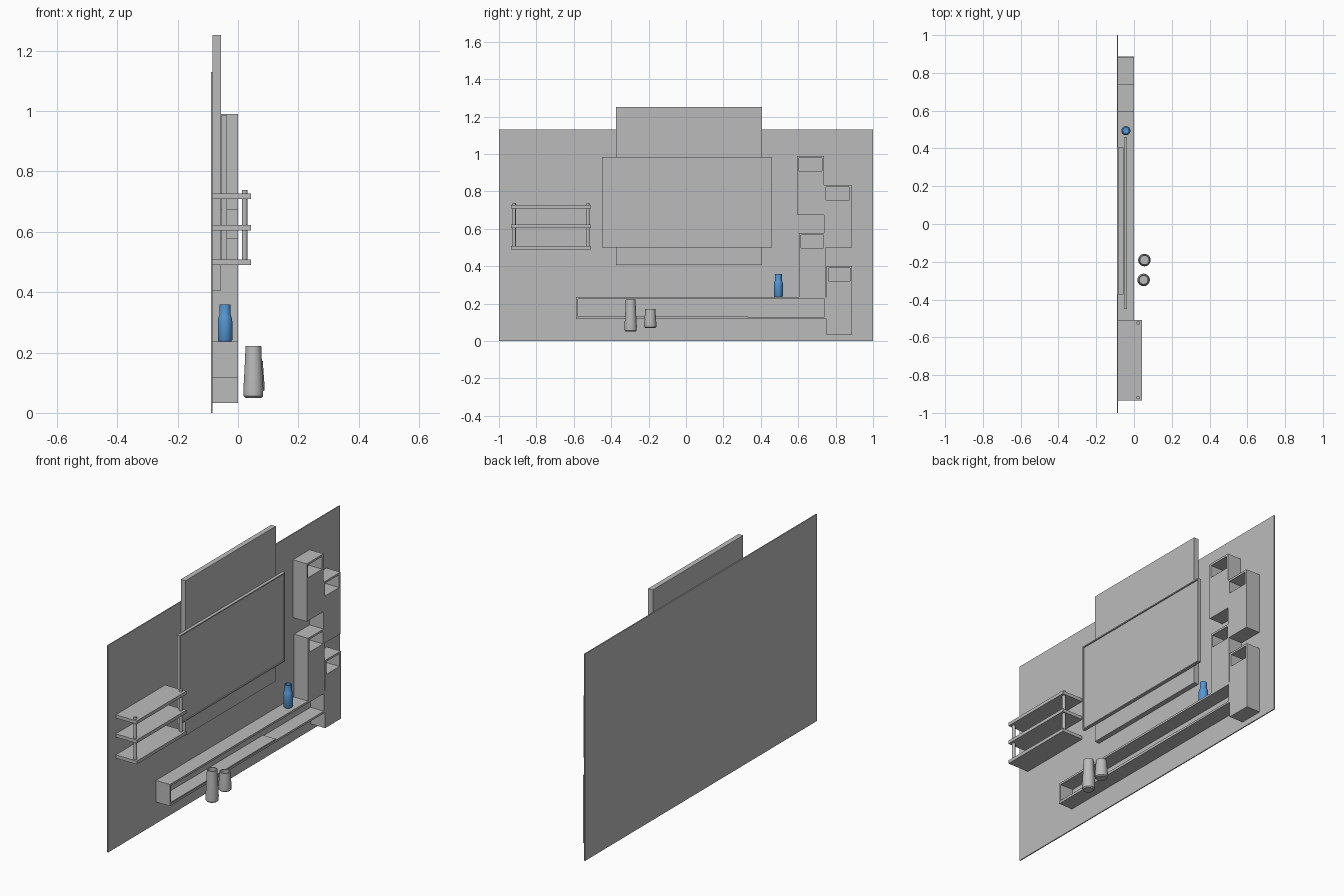
import bpy, bmesh, math
from mathutils import Matrix, Vector

if "Cube" in bpy.data.objects:
    bpy.data.objects.remove(bpy.data.objects["Cube"])


def material(name, rgb):
    m = bpy.data.materials.new(name)
    m.diffuse_color = (*rgb, 1)
    m.use_nodes = True
    m.node_tree.nodes["Principled BSDF"].inputs["Base Color"].default_value = m.diffuse_color
    return m


GREY = material("warm_grey", (0.5, 0.5, 0.5))
BLUE = material("vase_blue", (0.09, 0.31, 0.66))


def finish(name, bm, mat):
    bmesh.ops.recalc_face_normals(bm, faces=bm.faces)
    me = bpy.data.meshes.new(name)
    bm.to_mesh(me)
    bm.free()
    me.materials.append(mat)
    ob = bpy.data.objects.new(name, me)
    bpy.context.collection.objects.link(ob)
    return ob


def boxes(name, *bounds, mat=GREY):
    """One object from boxes given as (x0, x1, y0, y1, z0, z1)."""
    bm = bmesh.new()
    for x0, x1, y0, y1, z0, z1 in bounds:
        c = Vector((x0 + x1, y0 + y1, z0 + z1)) / 2
        m = Matrix.Translation(c) @ Matrix.Diagonal((x1 - x0, y1 - y0, z1 - z0, 1))
        bmesh.ops.create_cube(bm, size=1, matrix=m)
    return finish(name, bm, mat)


def tray(name, x0, x1, y0, y1, z0, z1, t, depth):
    """Shallow box open towards +x: four walls and a back."""
    boxes(name,
          (x0, x1, y0, y1, z0, z0 + t), (x0, x1, y0, y1, z1 - t, z1),
          (x0, x1, y0, y0 + t, z0 + t, z1 - t), (x0, x1, y1 - t, y1, z0 + t, z1 - t),
          (x0, x1 - depth, y0 + t, y1 - t, z0 + t, z1 - t))


def lathe(name, x, y, profile, mat, segs=32):
    """Vase turned about a vertical axis from (radius, z) points."""
    bm = bmesh.new()
    rings = [[bm.verts.new((x + r * math.cos(i * math.tau / segs),
                            y + r * math.sin(i * math.tau / segs), z))
              for i in range(segs)] for r, z in profile]
    for a, b in zip(rings, rings[1:]):
        for i in range(segs):
            j = (i + 1) % segs
            bm.faces.new((a[i], a[j], b[j], b[i]))
    bm.faces.new(rings[0])
    bm.faces.new(rings[-1])
    ob = finish(name, bm, mat)
    bpy.ops.object.select_all(action='DESELECT')
    bpy.context.view_layer.objects.active = ob
    ob.select_set(True)
    bpy.ops.object.shade_smooth_by_angle(angle=math.radians(35))


WALL = -0.084  # front of the back wall

# Back wall and raised panel
boxes("back_wall", (-0.09, WALL, -1, 1, 0, 1.13))
boxes("raised_panel", (WALL, -0.056, -0.374, 0.406, 0.406, 1.252))

# Television: thin rim around a recessed screen
tray("television", -0.054, -0.037, -0.449, 0.46, 0.5, 0.985, 0.006, 0.006)

# Open shelf unit: three boards on two front posts
for i, z in enumerate((0.49, 0.605, 0.709)):
    boxes(f"shelf_board_{i}", (WALL, 0.043, -0.935, -0.508, z, z + 0.018))
for i, y in enumerate((-0.919, -0.524)):
    lathe(f"shelf_post_{i}", 0.022, y, [(0.009, 0.492), (0.009, 0.738)], GREY, 24)

# Low media console with a thin inner floor plate
tray("media_console", WALL, 0.0, -0.588, 0.752, 0.118, 0.236, 0.011, 0.08)
boxes("console_floor_plate", (-0.08, -0.002, -0.575, 0.33, 0.128, 0.134))

# Staggered cabinets: solid body with an open cubby on top
cabinets = {
    "upper_left": (0.594, 0.738, 0.674, 0.990),
    "upper_right": (0.738, 0.884, 0.497, 0.834),
    "lower_left": (0.605, 0.745, 0.236, 0.579),
    "lower_right": (0.752, 0.887, 0.032, 0.402),
}
for key, (y0, y1, z0, z1) in cabinets.items():
    boxes(f"{key}_cabinet", (WALL, 0.0, y0, y1, z0, z1 - 0.091))
    tray(f"{key}_cubby", WALL, 0.0, y0, y1, z1 - 0.091, z1, 0.011, 0.08)

# Blue bottle vase standing on the console
lathe("blue_vase", -0.043, 0.494,
      [(0.020, 0.236), (0.024, 0.242), (0.024, 0.305), (0.022, 0.317), (0.018, 0.325),
       (0.018, 0.360), (0.015, 0.360), (0.015, 0.325), (0.020, 0.305), (0.020, 0.246)], BLUE)

# Two tapering grey vases in front
lathe("tall_grey_vase", 0.051, -0.296,
      [(0.026, 0.050), (0.032, 0.056), (0.033, 0.080), (0.029, 0.150), (0.026, 0.222),
       (0.021, 0.222), (0.024, 0.150), (0.027, 0.065)], GREY)
lathe("short_grey_vase", 0.055, -0.191,
      [(0.026, 0.070), (0.032, 0.075), (0.033, 0.092), (0.030, 0.130), (0.027, 0.172),
       (0.022, 0.172), (0.025, 0.130), (0.027, 0.083)], GREY)
